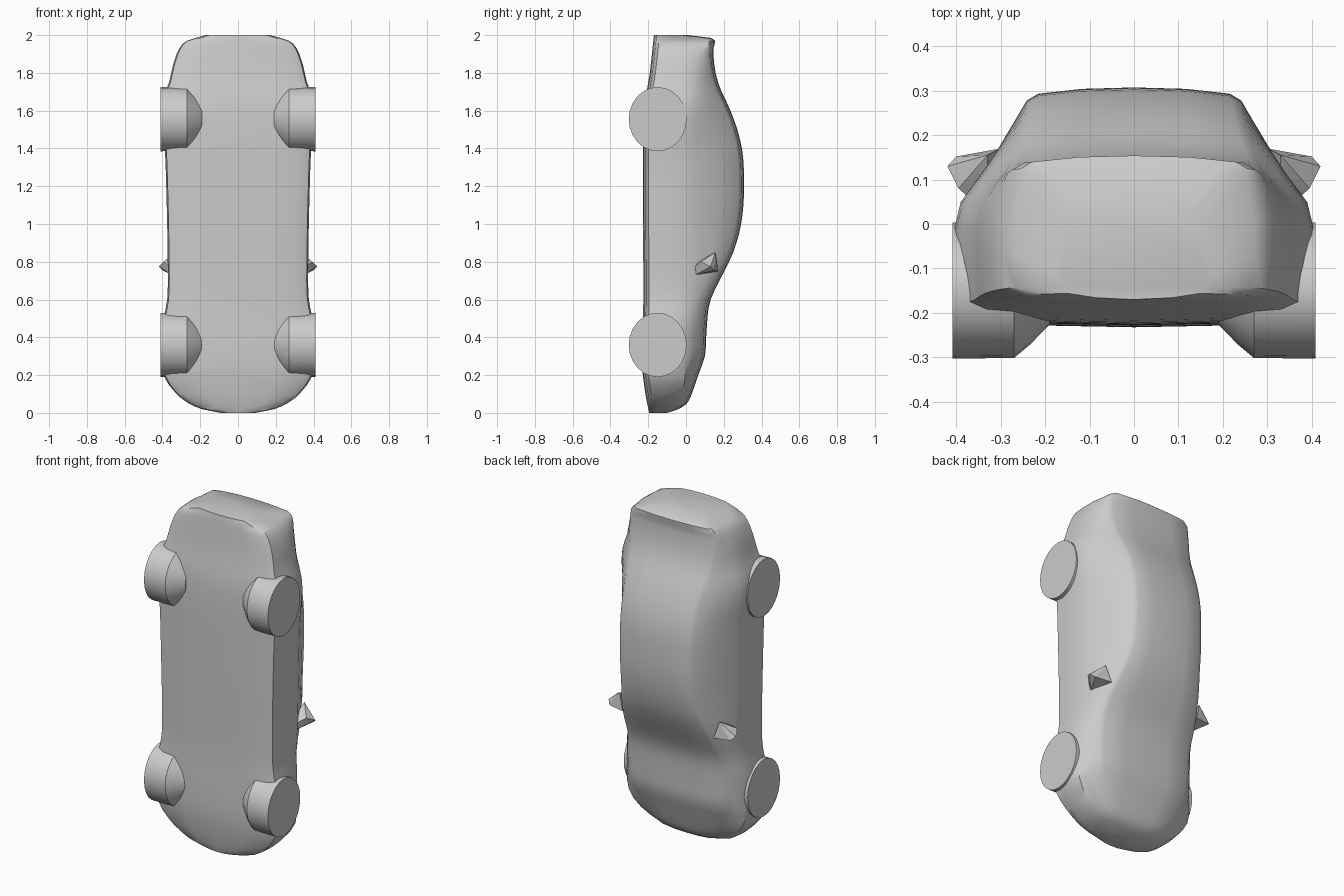
import bpy, bmesh, math
from mathutils import Vector

cube = bpy.data.objects.get("Cube")
if cube:
    bpy.data.objects.remove(cube, do_unlink=True)

grey = bpy.data.materials.new("plain grey")
grey.use_nodes = True
COLOR = (0.6, 0.6, 0.6, 1)
grey.diffuse_color = COLOR
grey.node_tree.nodes["Principled BSDF"].inputs["Base Color"].default_value = COLOR


def finish(bm, name, angle=38):
    bmesh.ops.recalc_face_normals(bm, faces=bm.faces)
    mesh = bpy.data.meshes.new(name)
    bm.to_mesh(mesh)
    bm.free()
    mesh.materials.append(grey)
    ob = bpy.data.objects.new(name, mesh)
    bpy.context.collection.objects.link(ob)
    bpy.ops.object.select_all(action='DESELECT')
    ob.select_set(True)
    bpy.context.view_layer.objects.active = ob
    bpy.ops.object.shade_smooth_by_angle(angle=math.radians(angle))
    return ob


def curve(pts, z):
    """Smooth interpolation through (z, value) points."""
    def slope(i):
        a, b = pts[max(i - 1, 0)], pts[min(i + 1, len(pts) - 1)]
        return (b[1] - a[1]) / (b[0] - a[0])
    for i in range(len(pts) - 1):
        (z0, v0), (z1, v1) = pts[i], pts[i + 1]
        if z <= z1 + 1e-6:
            h = z1 - z0
            t = (z - z0) / h
            return (v0 * (1 + 2 * t) * (1 - t) ** 2 + v1 * t * t * (3 - 2 * t)
                    + h * (slope(i) * t * (1 - t) ** 2 + slope(i + 1) * t * t * (t - 1)))
    return pts[-1][1]


# Body lines along the length, nose at z = 0 and tail at z = 2
WIDTH = [(0, .09), (.02, .19), (.05, .26), (.1, .325), (.2, .395), (.35, .404), (.48, .398),
         (.6, .375), (.8, .372), (1.2, .38), (1.4, .388), (1.55, .404), (1.66, .398),
         (1.75, .365), (1.85, .342), (1.93, .31), (1.97, .27), (2, .17)]
TOP = [(0, -.1), (.02, -.04), (.05, .005), (.1, .03), (.2, .065), (.3, .1), (.42, .108),
       (.57, .122), (.65, .152), (.75, .203), (.85, .25), (.97, .286), (1.1, .304), (1.25, .307),
       (1.38, .299), (1.5, .272), (1.62, .227), (1.72, .18), (1.82, .153), (1.93, .145),
       (1.97, .154), (1.985, .135), (2, .01)]
FLOOR = [(0, -.195), (.1, -.215), (.25, -.232), (.6, -.226), (1.2, -.228), (1.6, -.222),
         (1.8, -.192), (2, -.17)]
BELT = [(0, -.14), (.05, -.06), (.15, -.01), (.4, .0), (.6, .03), (.8, .05), (1.4, .05),
        (1.7, .05), (1.9, .06), (1.97, .06), (2, -.04)]
EDGE = [(0, .06), (.05, .18), (.15, .25), (.3, .3), (.55, .31), (.7, .298), (.85, .265),
        (1, .24), (1.4, .238), (1.6, .25), (1.75, .272), (1.9, .28), (1.97, .25), (2, .13)]


def section(z):
    w, top, floor, belt, edge = (curve(c, z) for c in (WIDTH, TOP, FLOOR, BELT, EDGE))
    drop = min(.022, (top - belt) * .3)
    low = belt - min(.06, (belt - floor) * .4)
    half = [(0, floor), (w * .5, floor + .004), (w * .88, floor + .014),
            (w * .98, floor + .03), (w, (low + floor + .03) / 2), (w, low),
            (w * .965, belt),
            ((w * .965 + edge) / 2 + .004, (belt + top - drop) / 2),
            (edge + .006, top - drop - .008), (edge - .02, top - drop * .65),
            (edge * .5, top - drop * .15), (0, top)]
    return half + [(-x, y) for x, y in reversed(half[1:-1])]


# Body shell lofted from cross-sections
stations = [0, .01, .02, .035, .05, .075, .1, .15] + [.2 + .05 * i for i in range(35)]
stations += [1.93, 1.955, 1.97, 1.985, 2]
bm = bmesh.new()
rings = [[bm.verts.new((x, y, z)) for x, y in section(z)] for z in stations]
for a, b in zip(rings, rings[1:]):
    n = len(a)
    for i in range(n):
        bm.faces.new((a[i], a[(i + 1) % n], b[(i + 1) % n], b[i]))
bm.faces.new(rings[0])
bm.faces.new(rings[-1])
finish(bm, "car_body")


# Wheels: flat outside, tapering inward under the floor
def wheel(name, side, z):
    profile = [(.409, 1), (.27, .99), (.235, .8), (.19, .5)]
    bm = bmesh.new()
    n = 24
    rings = []
    for x, k in profile:
        rings.append([bm.verts.new((side * x, -.15 + .153 * k * math.sin(math.tau * i / n),
                                    z + .17 * k * math.cos(math.tau * i / n)))
                      for i in range(n)])
    for a, b in zip(rings, rings[1:]):
        for i in range(n):
            bm.faces.new((a[i], a[(i + 1) % n], b[(i + 1) % n], b[i]))
    bm.faces.new(rings[0])
    bm.faces.new(rings[-1])
    finish(bm, name)


# Door mirrors: small faceted wedges
def mirror(name, side):
    pts = [(.30, .17, .75), (.33, .06, .80), (.35, .04, .77), (.40, .152, .755),
           (.42, .13, .775), (.395, .08, .80), (.33, .155, .85), (.35, .05, .73)]
    bm = bmesh.new()
    for x, y, z in pts:
        bm.verts.new(Vector((side * x, y, z)))
    bmesh.ops.convex_hull(bm, input=bm.verts)
    finish(bm, name, 25)


for side, label in ((1, "left"), (-1, "right")):
    wheel("front_wheel_" + label, side, .36)
    wheel("rear_wheel_" + label, side, 1.555)
    mirror("door_mirror_" + label, side)
